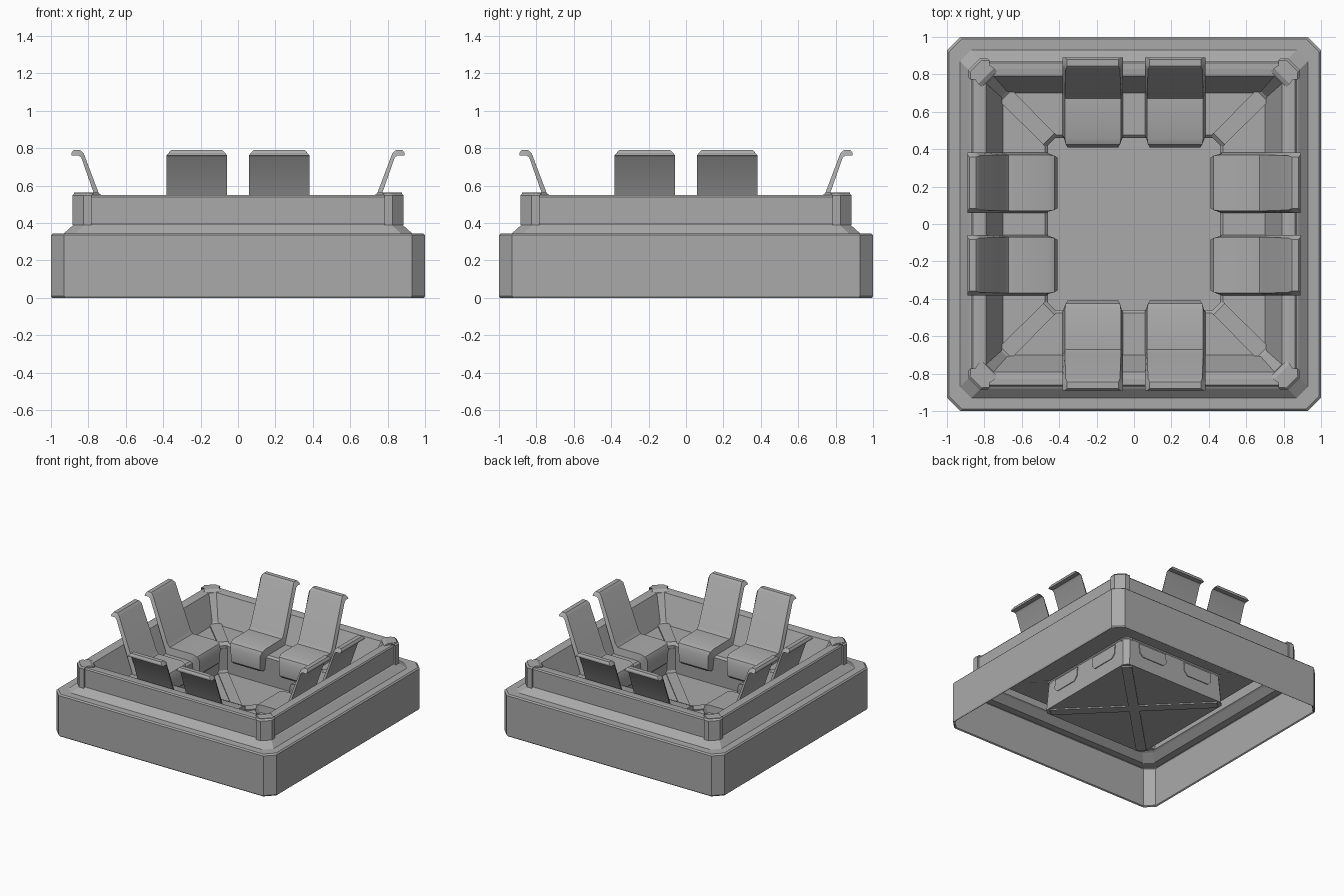
import bpy, bmesh, math
from mathutils import Matrix, Vector

cube = bpy.data.objects.get("Cube")
if cube:
    bpy.data.objects.remove(cube, do_unlink=True)

grey = bpy.data.materials.new("plain grey")
grey.use_nodes = True
grey.diffuse_color = (0.4, 0.4, 0.4, 1)
grey.node_tree.nodes["Principled BSDF"].inputs["Base Color"].default_value = (0.4, 0.4, 0.4, 1)


def finish(name, bm, thickness=0, angle=0):
    """Turn a bmesh into a named grey object."""
    bmesh.ops.recalc_face_normals(bm, faces=bm.faces)
    mesh = bpy.data.meshes.new(name)
    bm.to_mesh(mesh)
    bm.free()
    mesh.materials.append(grey)
    obj = bpy.data.objects.new(name, mesh)
    bpy.context.collection.objects.link(obj)
    obj.rotation_euler.z = angle
    if thickness:
        mod = obj.modifiers.new("Thickness", "SOLIDIFY")
        mod.thickness = thickness
        mod.offset = -1
    return obj


def bridge(bm, rings, closed=True):
    """Join successive rows of vertices with quads."""
    for a, b in zip(rings, rings[1:]):
        n = len(a)
        for i in range(n if closed else n - 1):
            j = (i + 1) % n
            bm.faces.new((a[i], a[j], b[j], b[i]))


def square_ring(bm, half, z, cut):
    """A square outline with cut corners."""
    inner = half - cut
    ring = []
    for k in range(4):
        turn = Matrix.Rotation(k * math.pi / 2, 3, "Z")
        for x, y in ((half, -inner), (half, inner)):
            ring.append(bm.verts.new(turn @ Vector((x, y, z))))
    return ring


def square_shell(name, profile, thickness, cap=False):
    bm = bmesh.new()
    rings = [square_ring(bm, *p) for p in profile]
    bridge(bm, rings)
    if cap:
        bm.faces.new(rings[-1])
    return finish(name, bm, thickness)


# Outer skirt, shoulder, rim, bench and sunken floor: half size, height, corner cut
square_shell("raft_shell", [
    (0.995, 0, 0.07), (1, 0.01, 0.07), (1, 0.335, 0.07), (0.99, 0.345, 0.07),
    (0.93, 0.345, 0.06), (0.88, 0.39, 0.06), (0.87, 0.395, 0.06),
    (0.87, 0.54, 0.06), (0.862, 0.55, 0.06), (0.83, 0.55, 0.05),
    (0.79, 0.545, 0.04), (0.70, 0.335, 0.03), (0.475, 0.335, 0.03),
    (0.46, 0.32, 0.03), (0.475, 0.09, 0.03)], 0.012, cap=True)


# Seats: radius, height and half width of the front skin, then of the back skin
SEAT = [
    ((0.89, 0.775, 0.15), (0.89, 0.762, 0.162)),
    ((0.88, 0.79, 0.137), (0.875, 0.762, 0.162)),
    ((0.845, 0.79, 0.137), (0.853, 0.762, 0.162)),
    ((0.825, 0.772, 0.145), (0.838, 0.75, 0.162)),
    ((0.69, 0.415, 0.15), (0.715, 0.40, 0.162)),
    ((0.67, 0.39, 0.15), (0.69, 0.33, 0.162)),
    ((0.46, 0.39, 0.15), (0.47, 0.33, 0.162)),
    ((0.425, 0.375, 0.145), (0.462, 0.32, 0.155)),
    ((0.408, 0.34, 0.135), (0.462, 0.30, 0.15)),
    ((0.412, 0.23, 0.13), (0.462, 0.215, 0.14)),
    ((0.43, 0.21, 0.12), (0.464, 0.20, 0.13)),
]


def make_seat(name, offset, angle):
    bm = bmesh.new()
    rows = []
    for (fr, fz, fw), (br, bz, bw) in SEAT:
        rows.append([bm.verts.new(c) for c in (
            (fr, offset - fw, fz), (fr, offset + fw, fz),
            (br, offset + bw, bz), (br, offset - bw, bz))])
    bridge(bm, rows)
    bm.faces.new(rows[0])
    bm.faces.new(rows[-1])
    obj = finish(name, bm, angle=angle)
    bpy.ops.object.select_all(action="DESELECT")
    obj.select_set(True)
    bpy.context.view_layer.objects.active = obj
    bpy.ops.object.shade_smooth_by_angle(angle=math.radians(32))


def make_panel(name, offset, angle):
    """Thin pad behind each seat front, on the underside of the riser."""
    bm = bmesh.new()
    bottom, top = 0.19, 0.30
    pts = [(0.481, -0.13, top), (0.481, 0.13, top), (0.488, 0.13, bottom + 0.03),
           (0.488, 0.10, bottom), (0.488, -0.10, bottom), (0.488, -0.13, bottom + 0.03)]
    bm.faces.new([bm.verts.new((x, y + offset, z)) for x, y, z in pts])
    finish(name, bm, 0.006, angle)


sides = ("left", "back", "right", "front")
for k, side in enumerate(sides):
    for n, offset in enumerate((-0.22, 0.22), 1):
        make_seat(f"{side}_seat_{n}", offset, k * math.pi / 2)
        make_panel(f"{side}_riser_panel_{n}", offset, k * math.pi / 2)


# Corner straps: half size along the diagonal, height, half width
STRAP = [(0, 0.098, 0.039), (0.445, 0.098, 0.039), (0.452, 0.12, 0.039),
         (0.44, 0.325, 0.042), (0.455, 0.347, 0.042), (0.685, 0.347, 0.045),
         (0.705, 0.37, 0.05), (0.775, 0.55, 0.06), (0.79, 0.563, 0.06),
         (0.845, 0.563, 0.045)]


def make_strap(name, angle):
    bm = bmesh.new()
    rows = []
    for half, z, w in STRAP:
        d = half * math.sqrt(2)
        rows.append([bm.verts.new((d, y, h)) for y, h in
                     ((-w, z), (w, z), (w, z - 0.025), (-w, z - 0.025))])
    bridge(bm, rows)
    bm.faces.new(rows[0])
    bm.faces.new(rows[-1])
    finish(name, bm, angle=angle + math.pi / 4)


def make_post(name, angle):
    """Chamfered block wrapping a rim corner."""
    lo, hi, cut = 0.782, 0.885, 0.06
    outline = [(lo, hi), (lo, lo + 0.035), (lo + 0.035, lo), (hi, lo),
               (hi, hi - cut), (hi - cut, hi)]
    bm = bmesh.new()
    rows = []
    for z, scale in ((0.388, 1), (0.548, 1), (0.56, 0.988)):
        rows.append([bm.verts.new((x * scale, y * scale, z)) for x, y in outline])
    bridge(bm, rows)
    bm.faces.new(rows[0])
    bm.faces.new(rows[-1])
    finish(name, bm, angle=angle)


corners = ("back_left", "back_right", "front_right", "front_left")
for k, corner in enumerate(corners):
    make_strap(f"{corner}_strap", k * math.pi / 2)
    make_post(f"{corner}_corner_post", k * math.pi / 2)
